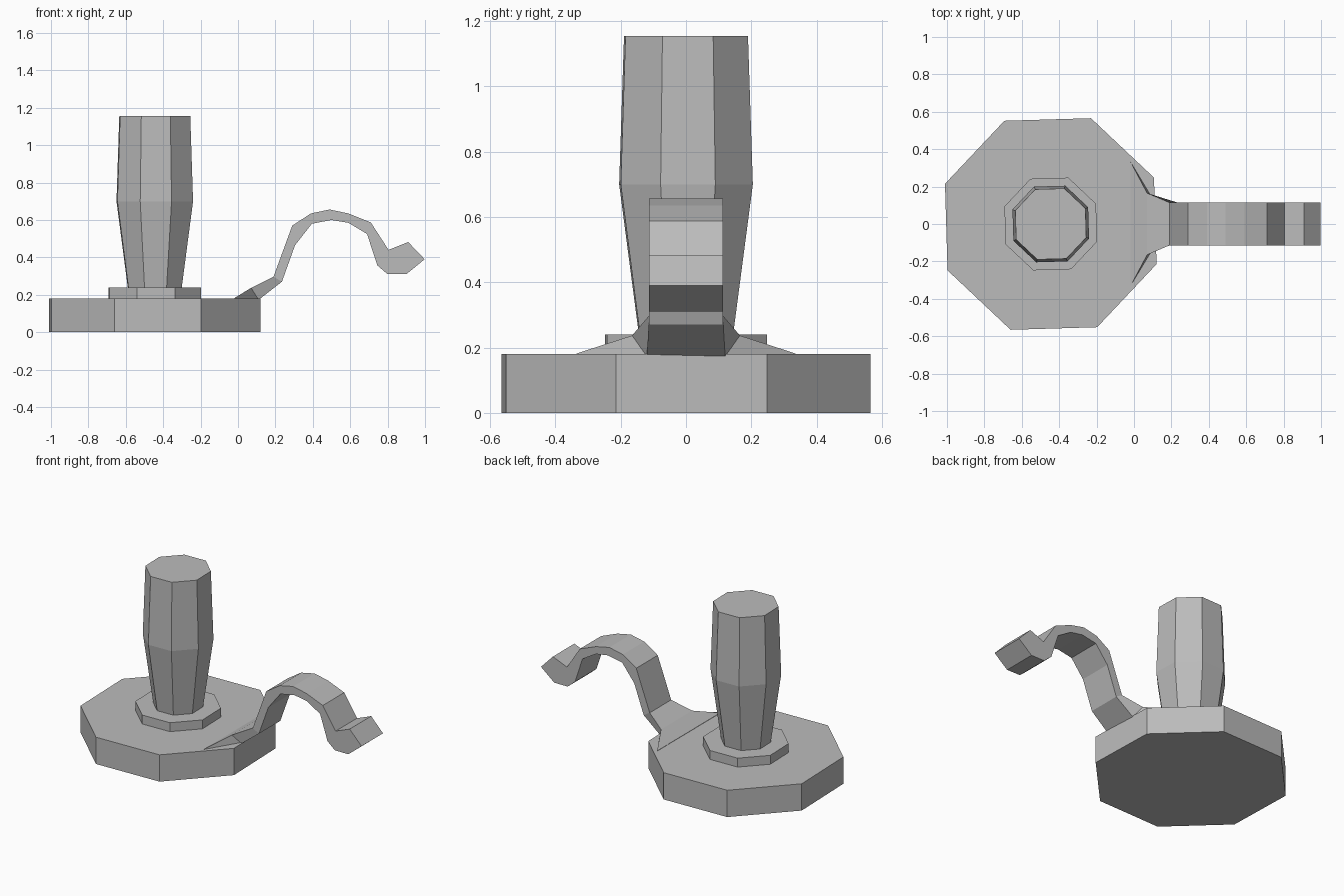
import bpy, bmesh, math

cube = bpy.data.objects.get("Cube")
if cube:
    bpy.data.objects.remove(cube, do_unlink=True)

GREY = (0.5, 0.5, 0.5, 1)
mat = bpy.data.materials.new("plain grey")
mat.use_nodes = True
mat.diffuse_color = GREY
mat.node_tree.nodes["Principled BSDF"].inputs["Base Color"].default_value = GREY

SIDES = 8
TURN = math.radians(24.2)
CENTRE_X = -0.445


def loft(name, sections):
    """Skin a closed solid through equally sized loops of points."""
    bm = bmesh.new()
    rings = [[bm.verts.new(p) for p in s] for s in sections]
    n = len(rings[0])
    for a, b in zip(rings, rings[1:]):
        for i in range(n):
            j = (i + 1) % n
            bm.faces.new((a[i], a[j], b[j], b[i]))
    bm.faces.new(rings[0][::-1])
    bm.faces.new(rings[-1])
    bmesh.ops.recalc_face_normals(bm, faces=bm.faces)
    mesh = bpy.data.meshes.new(name)
    bm.to_mesh(mesh)
    bm.free()
    mesh.materials.append(mat)
    obj = bpy.data.objects.new(name, mesh)
    bpy.context.collection.objects.link(obj)
    return obj


def octagon(radius, z):
    angles = [TURN + math.tau * i / SIDES for i in range(SIDES)]
    return [(CENTRE_X + radius * math.cos(a), radius * math.sin(a), z) for a in angles]


def strap(top, bottom, top_w=0.114, bottom_w=0.114):
    """Four-sided section: a top edge and a bottom edge across y."""
    (tx, tz), (bx, bz) = top, bottom
    return [(tx, -top_w, tz), (tx, top_w, tz), (bx, bottom_w, bz), (bx, -bottom_w, bz)]


# Base slab, collar and tapered grip
loft("base", [octagon(0.605, 0), octagon(0.605, 0.18)])
loft("collar", [octagon(0.265, 0.17), octagon(0.265, 0.24)])
loft("grip", [octagon(0.153, 0.23), octagon(0.219, 0.70), octagon(0.203, 1.155)])

# Curved arm: flared root, arch, then the thick tip
loft("curved_arm", [
    strap((-0.02, 0.182), (-0.02, 0.175), 0.335, 0.335),
    strap((0.07, 0.237), (0.11, 0.173), 0.165, 0.12),
    strap((0.19, 0.297), (0.235, 0.27)),
    strap((0.29, 0.57), (0.305, 0.465)),
    strap((0.39, 0.635), (0.395, 0.58)),
    strap((0.49, 0.656), (0.50, 0.60)),
    strap((0.59, 0.635), (0.59, 0.585)),
    strap((0.71, 0.587), (0.69, 0.525)),
    strap((0.805, 0.44), (0.745, 0.357)),
    strap((0.91, 0.482), (0.80, 0.31)),
    strap((0.998, 0.39), (0.90, 0.31)),
])
